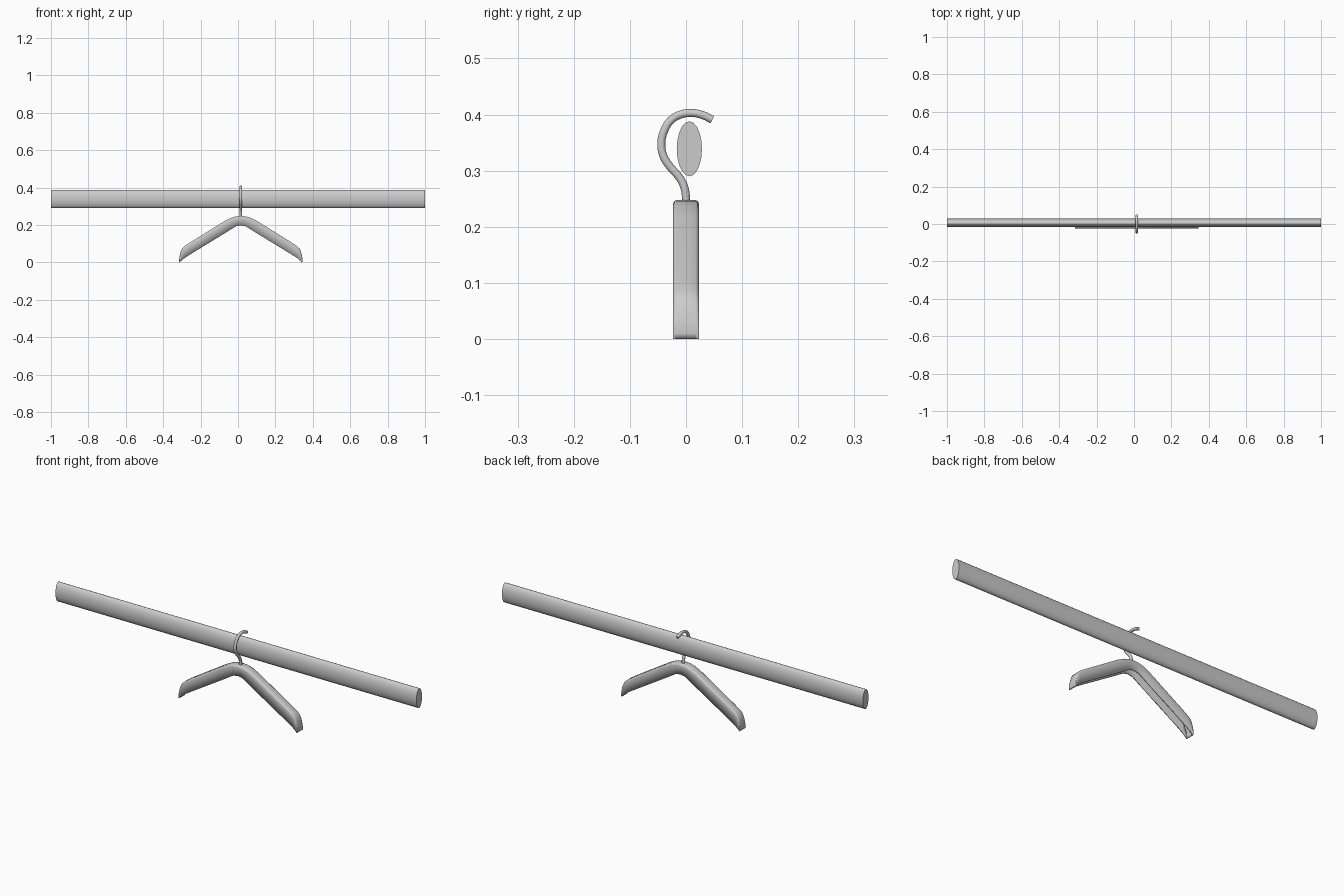
import bpy, bmesh, math

if "Cube" in bpy.data.objects:
    bpy.data.objects.remove(bpy.data.objects["Cube"])

CX = 0.015  # hanger centre


def smooth(ob, deg=40):
    bpy.ops.object.select_all(action='DESELECT')
    ob.select_set(True)
    bpy.context.view_layer.objects.active = ob
    bpy.ops.object.shade_smooth_by_angle(angle=math.radians(deg))


# Closet rod: oval bar along x
bpy.ops.mesh.primitive_cylinder_add(vertices=20, radius=1, depth=2,
                                    location=(0, 0.006, 0.339), rotation=(0, math.pi / 2, 0))
rod = bpy.context.object
rod.name = "rod"
rod.scale = (0.049, 0.0225, 1)
smooth(rod)

# Hook: round wire bent in the y-z plane
path = [(0, 0.235), (-0.001, 0.262), (-0.009, 0.284), (-0.03, 0.309), (-0.041, 0.328),
        (-0.044, 0.35), (-0.039, 0.371), (-0.027, 0.39), (-0.01, 0.4),
        (0.01, 0.403), (0.03, 0.399), (0.047, 0.391)]
curve = bpy.data.curves.new("hook", 'CURVE')
curve.dimensions = '3D'
curve.bevel_depth = 0.0075
curve.bevel_resolution = 3
curve.use_fill_caps = True
curve.resolution_u = 3
sp = curve.splines.new('BEZIER')
sp.bezier_points.add(len(path) - 1)
for p, (y, z) in zip(sp.bezier_points, path):
    p.co = (CX, y, z)
    p.handle_left_type = p.handle_right_type = 'AUTO'
hook = bpy.data.objects.new("hook", curve)
bpy.context.collection.objects.link(hook)

# Shoulder bar: hollow channel, stations give top and bottom edge (u, z) of one arm
arm = [((0, .248), (0, .198)), ((.03, .245), (.025, .193)), ((.055, .237), (.045, .181)),
       ((.09, .219), (.07, .165)), ((.27, .107), (.25, .055)), ((.300, .087), (.29, .03)),
       ((.314, .074), (.305, .02)), ((.322, .055), (.314, .012)), ((.328, .03), (.32, .007)),
       ((.330, .010), (.324, .003)), ((.328, 0), (.325, .001))]
stations = [((-t[0], t[1]), (-b[0], b[1])) for t, b in arm[:0:-1]] + arm
# Cross-section: (y, fraction from bottom to top edge)
half = [(-.023, 0), (-.023, .86), (-.0215, .95), (-.017, 1)]
section = half + [(0, 1)] + [(-y, f) for y, f in reversed(half)]

bm = bmesh.new()
rows = []
for t, b in stations:
    rows.append([bm.verts.new((CX + b[0] + (t[0] - b[0]) * f, y, b[1] + (t[1] - b[1]) * f))
                 for y, f in section])
for r0, r1 in zip(rows, rows[1:]):
    for i in range(len(section) - 1):
        bm.faces.new((r0[i], r1[i], r1[i + 1], r0[i + 1]))
me = bpy.data.meshes.new("shoulder_bar")
bm.to_mesh(me)
bm.free()
bar = bpy.data.objects.new("shoulder_bar", me)
bpy.context.collection.objects.link(bar)
smooth(bar, 50)
sol = bar.modifiers.new("wall", 'SOLIDIFY')
sol.thickness = 0.006
sol.offset = -1
